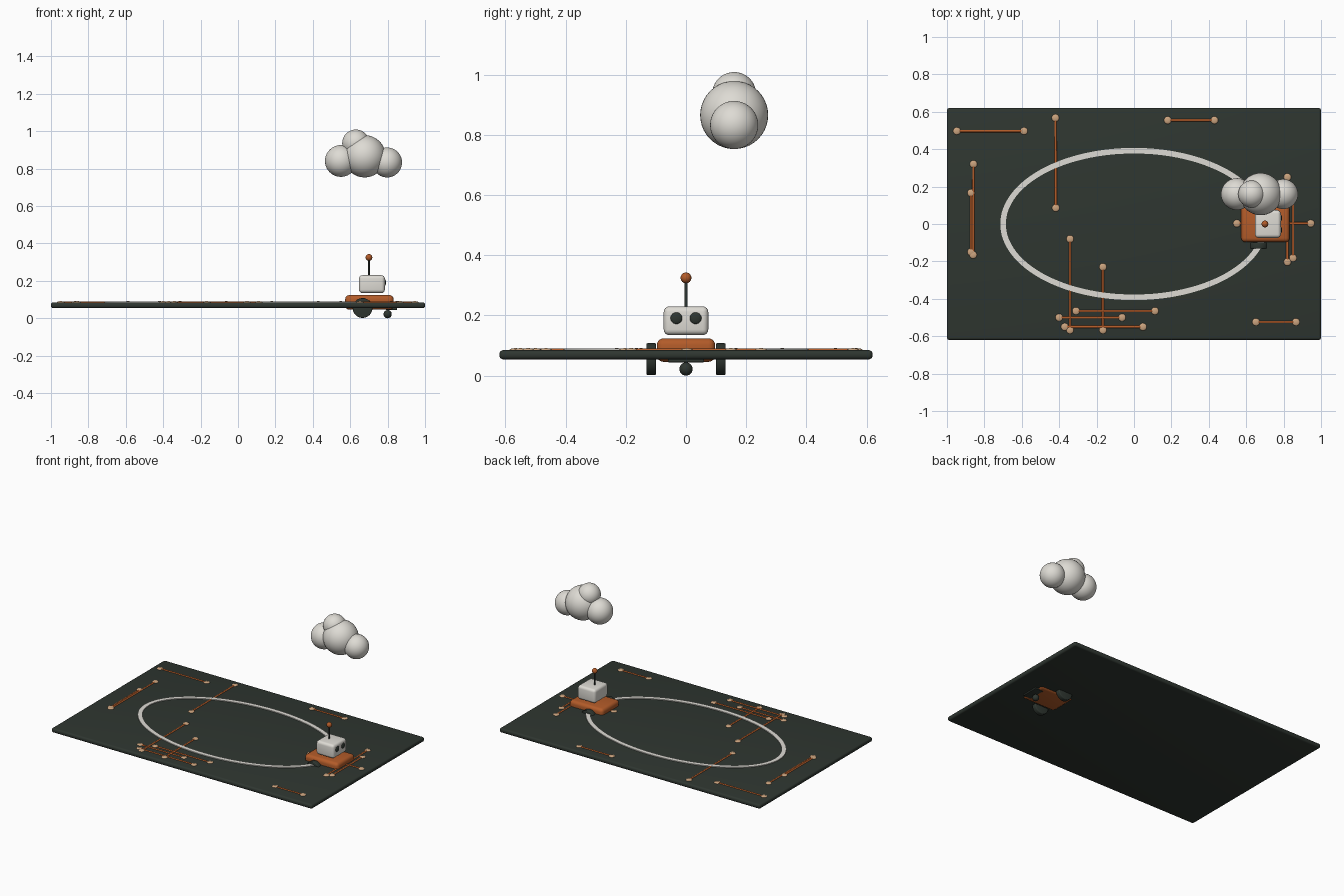
import bpy, bmesh, math
from mathutils import Vector, Matrix

if "Cube" in bpy.data.objects:
    bpy.data.objects.remove(bpy.data.objects["Cube"])


def mat(name, rgb):
    m = bpy.data.materials.new(name)
    m.diffuse_color = (*rgb, 1)
    m.use_nodes = True
    m.node_tree.nodes["Principled BSDF"].inputs["Base Color"].default_value = m.diffuse_color
    return m


DARK = mat("dark green", (0.028, 0.037, 0.030))
WHITE = mat("off white", (0.73, 0.71, 0.66))
ORANGE = mat("copper orange", (0.45, 0.105, 0.022))
TAN = mat("pale tan", (0.60, 0.37, 0.21))


def finish(name, bm, material, smooth=True):
    me = bpy.data.meshes.new(name)
    bmesh.ops.recalc_face_normals(bm, faces=bm.faces)
    bm.to_mesh(me)
    bm.free()
    ob = bpy.data.objects.new(name, me)
    bpy.context.collection.objects.link(ob)
    me.materials.append(material)
    if smooth:
        bpy.ops.object.select_all(action='DESELECT')
        bpy.context.view_layer.objects.active = ob
        ob.select_set(True)
        bpy.ops.object.shade_smooth_by_angle(angle=math.radians(40))
    return ob


def box(name, lo, hi, bevel, material):
    lo, hi = Vector(lo), Vector(hi)
    bm = bmesh.new()
    bmesh.ops.create_cube(bm, size=1, matrix=Matrix.Translation((lo + hi) / 2)
                          @ Matrix.Diagonal((*(hi - lo), 1)))
    bmesh.ops.bevel(bm, geom=list(bm.edges), offset=bevel, segments=4,
                    profile=0.5, affect='EDGES')
    return finish(name, bm, material)


def ball(name, c, r, material, scale=(1, 1, 1), seg=32):
    bm = bmesh.new()
    bmesh.ops.create_uvsphere(bm, u_segments=seg, v_segments=seg // 2, radius=r,
                              matrix=Matrix.Translation(c) @ Matrix.Diagonal((*scale, 1)))
    return finish(name, bm, material)


def rod(name, a, b, r, material, bevel=0, seg=24):
    a, b = Vector(a), Vector(b)
    bm = bmesh.new()
    bmesh.ops.create_cone(bm, cap_ends=True, segments=seg, radius1=r, radius2=r,
                          depth=(b - a).length)
    if bevel:
        rim = [e for e in bm.edges if abs(e.verts[0].co.z - e.verts[1].co.z) < 1e-5]
        bmesh.ops.bevel(bm, geom=rim, offset=bevel, segments=3, profile=0.5, affect='EDGES')
    rot = Vector((0, 0, 1)).rotation_difference(b - a).to_matrix().to_4x4()
    bm.transform(Matrix.Translation((a + b) / 2) @ rot)
    return finish(name, bm, material)


# base board
box("board", (-1, -0.62, 0.054), (1, 0.62, 0.085), 0.013, DARK)

# oval line track, a flat ring
bm = bmesh.new()
N = 128
rings = []
for i in range(N):
    t = 2 * math.pi * i / N
    c, s = math.cos(t), math.sin(t)
    rings.append([bm.verts.new(((0.70 + d) * c, (0.392 + d) * s, z))
                  for d, z in ((-0.015, 0.082), (0.015, 0.082), (0.015, 0.090), (-0.015, 0.090))])
for i in range(N):
    p, q = rings[i], rings[(i + 1) % N]
    for k in range(4):
        bm.faces.new((p[k], p[(k + 1) % 4], q[(k + 1) % 4], q[k]))
finish("oval_track", bm, WHITE)

# copper traces with a pad at each end: x1, y1, x2, y2
traces = [
    (-0.947, 0.497, -0.588, 0.497), (-0.42, 0.567, -0.418, 0.086),
    (0.18, 0.555, 0.43, 0.555), (-0.858, 0.32, -0.860, -0.165),
    (-0.871, 0.166, -0.871, -0.15), (-0.342, -0.08, -0.342, -0.567),
    (-0.166, -0.23, -0.166, -0.567), (-0.31, -0.465, 0.112, -0.465),
    (-0.40, -0.50, -0.064, -0.50), (-0.37, -0.55, 0.048, -0.55),
    (0.652, -0.524, 0.866, -0.524), (0.82, 0.25, 0.82, -0.203),
    (0.85, 0.15, 0.85, -0.182), (0.55, 0.003, 0.945, 0.003)]
for i, (x1, y1, x2, y2) in enumerate(traces):
    rod(f"trace_{i}", (x1, y1, 0.083), (x2, y2, 0.083), 0.007, ORANGE, seg=12)
    for j, (x, y) in enumerate(((x1, y1), (x2, y2))):
        ball(f"pad_{i}_{j}", (x, y, 0.085), 0.020, TAN, (1, 1, 0.32), 20)

# robot body and head, facing +x
box("robot_body", (0.573, -0.097, 0.046), (0.832, 0.097, 0.124), 0.022, ORANGE)
box("robot_head", (0.647, -0.074, 0.135), (0.785, 0.074, 0.230), 0.018, WHITE)
box("sensor_bar", (0.79, -0.06, 0.044), (0.85, 0.06, 0.056), 0.003, DARK)
for side, s in (("right", -1), ("left", 1)):
    ball(f"eye_{side}", (0.783, s * 0.032, 0.191), 0.020, DARK, (0.4, 1, 1), 24)
    rod(f"wheel_{side}", (0.666, s * 0.099, 0.055), (0.666, s * 0.132, 0.055),
        0.053, DARK, 0.005, 40)
ball("caster", (0.80, 0, 0.022), 0.022, DARK, seg=24)

# antenna
rod("antenna_stalk", (0.70, 0, 0.225), (0.70, 0, 0.32), 0.005, DARK, seg=16)
ball("antenna_tip", (0.70, 0, 0.325), 0.018, ORANGE, seg=24)

# cloud floating above
for i, (x, z, r) in enumerate(((0.677, 0.866, 0.113), (0.55, 0.841, 0.085),
                               (0.797, 0.833, 0.080), (0.63, 0.936, 0.073))):
    ball(f"cloud_puff_{i}", (x, 0.16, z), r, WHITE, seg=40)
